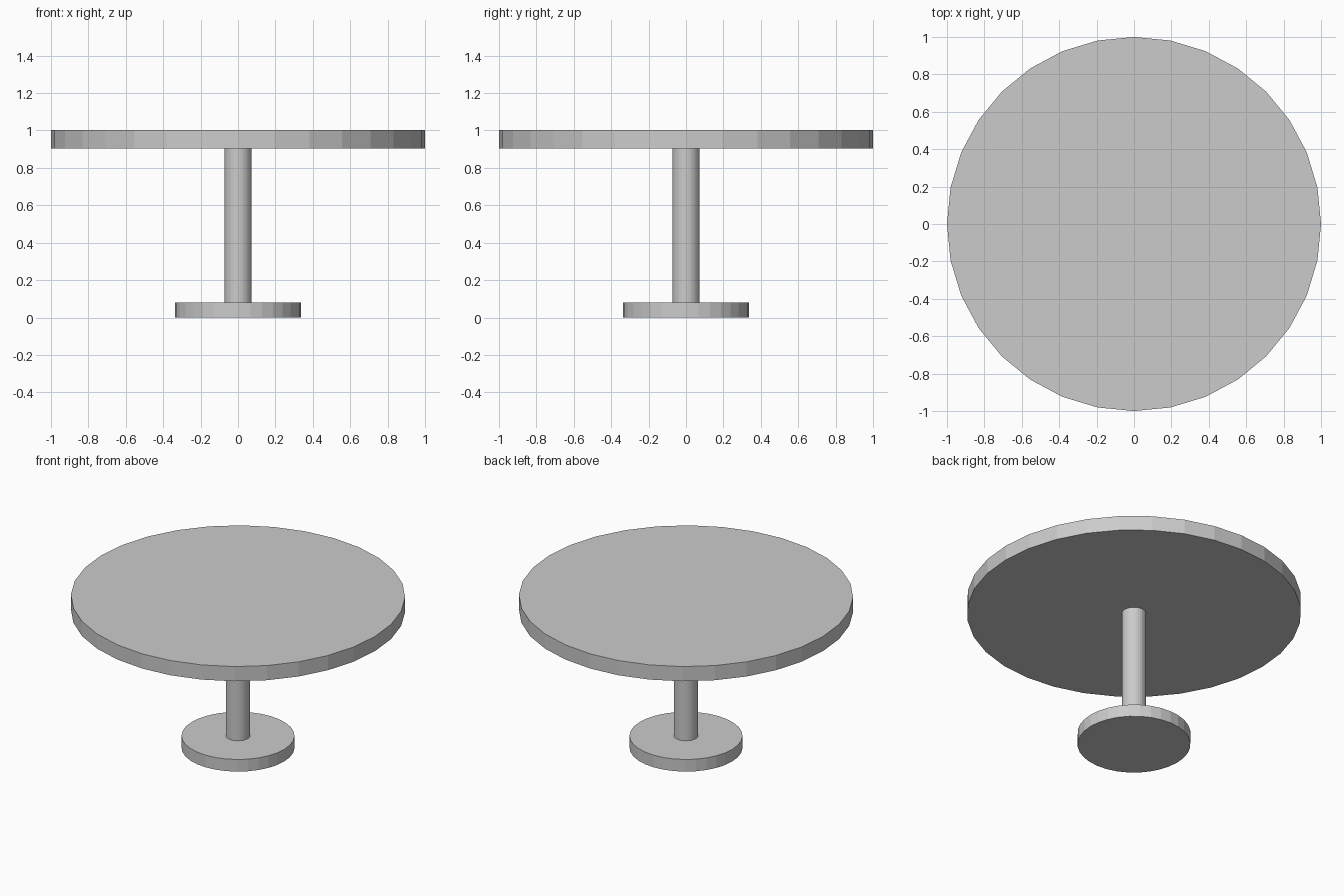
import bpy

if "Cube" in bpy.data.objects:
    bpy.data.objects.remove(bpy.data.objects["Cube"])

SIDES = 32


def disc(name, radius, z0, z1):
    """Flat-shaded upright cylinder between two heights."""
    bpy.ops.mesh.primitive_cylinder_add(
        vertices=SIDES, radius=radius, depth=z1 - z0,
        location=(0, 0, (z0 + z1) / 2))
    obj = bpy.context.object
    obj.name = name
    return obj


# Round foot, slim column and wide tabletop
disc("base", 0.338, 0.0, 0.08)
disc("column", 0.073, 0.08, 0.905)
disc("tabletop", 1.0, 0.905, 1.002)
